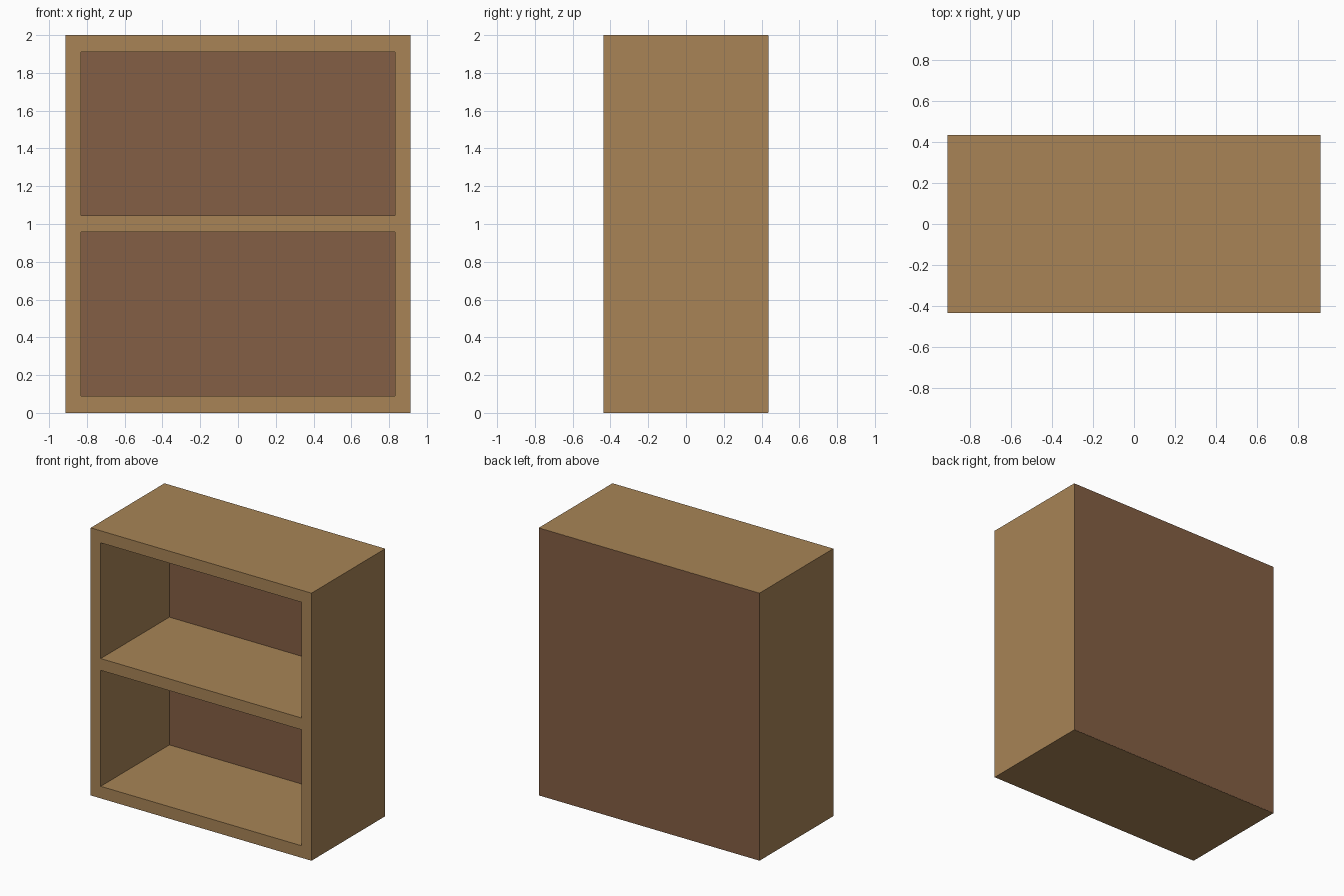
import bpy, bmesh

if "Cube" in bpy.data.objects:
    bpy.data.objects.remove(bpy.data.objects["Cube"])

W, D = 0.913, 0.436            # half width, half depth
XS = [-W, -0.83, 0.83, W]
ZS = [0.0, 0.09, 0.957, 1.045, 1.91, 2.0]
EPS = 0.001                    # keeps frame and panel faces from coinciding


def material(name, rgb):
    m = bpy.data.materials.new(name)
    m.diffuse_color = (*rgb, 1.0)
    m.use_nodes = True
    m.node_tree.nodes["Principled BSDF"].inputs["Base Color"].default_value = m.diffuse_color
    return m


def slab(name, xs, zs, y0, y1, holes, mat):
    """Front profile made of grid cells (minus holes), extruded from y0 to y1."""
    bm = bmesh.new()
    v = [[bm.verts.new((x, y0, z)) for z in zs] for x in xs]
    faces = [bm.faces.new((v[i][j], v[i + 1][j], v[i + 1][j + 1], v[i][j + 1]))
             for i in range(len(xs) - 1) for j in range(len(zs) - 1)
             if (i, j) not in holes]
    ext = bmesh.ops.extrude_face_region(bm, geom=faces, use_keep_orig=True)
    moved = [g for g in ext["geom"] if isinstance(g, bmesh.types.BMVert)]
    bmesh.ops.translate(bm, verts=moved, vec=(0, y1 - y0, 0))
    bmesh.ops.recalc_face_normals(bm, faces=bm.faces)
    me = bpy.data.meshes.new(name)
    bm.to_mesh(me)
    bm.free()
    me.materials.append(mat)
    ob = bpy.data.objects.new(name, me)
    bpy.context.collection.objects.link(ob)
    return ob


light_wood = material("light_wood", (0.392, 0.231, 0.093))
dark_wood = material("dark_wood", (0.231, 0.114, 0.058))

# Sides, top, bottom and middle shelf as one joined frame with two openings
slab("shelf_frame", XS, ZS, -D, D - EPS, {(1, 1), (1, 3)}, light_wood)

# Dark panel closing the back
slab("back_panel", [-W + EPS, W - EPS], [EPS, 2.0 - EPS], 0.375, D, set(), dark_wood)
